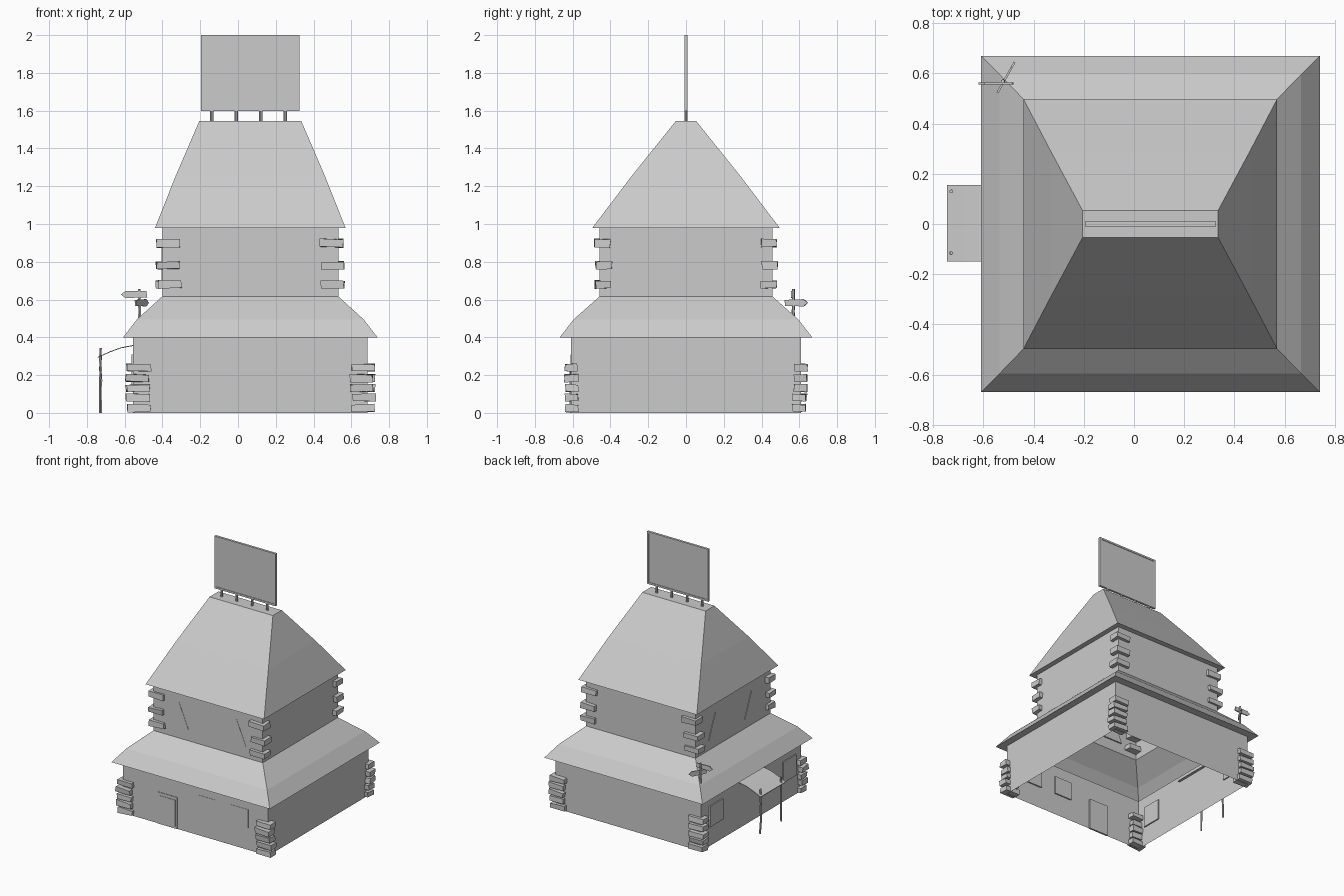
import bpy, bmesh, random
from mathutils import Vector, Matrix

if "Cube" in bpy.data.objects:
    bpy.data.objects.remove(bpy.data.objects["Cube"])

random.seed(4)
CX = 0.065  # building centre in x


def finish(bm, name):
    bmesh.ops.recalc_face_normals(bm, faces=bm.faces)
    me = bpy.data.meshes.new(name)
    bm.to_mesh(me)
    bm.free()
    ob = bpy.data.objects.new(name, me)
    bpy.context.collection.objects.link(ob)
    return ob


def box(name, x0, x1, y0, y1, z0, z1, jitter=0.0):
    bm = bmesh.new()
    bmesh.ops.create_cube(bm, size=1)
    for v in bm.verts:
        v.co = Vector((x0 if v.co.x < 0 else x1, y0 if v.co.y < 0 else y1,
                       z0 if v.co.z < 0 else z1))
        v.co += Vector([random.uniform(-jitter, jitter) for _ in range(3)])
    return finish(bm, name)


def prism(name, pts, depth, matrix):
    """Extrude a local XY outline along local Z, then place it."""
    bm = bmesh.new()
    f = bm.faces.new([bm.verts.new((x, y, 0)) for x, y in pts])
    r = bmesh.ops.extrude_face_region(bm, geom=[f])
    for v in r["geom"]:
        if isinstance(v, bmesh.types.BMVert):
            v.co.z += depth
    bm.transform(matrix)
    return finish(bm, name)


def frame(origin, u, v):
    """Matrix with local X = u, local Y = v, local Z = u x v."""
    u, v = Vector(u).normalized(), Vector(v).normalized()
    m = Matrix((u, v, u.cross(v))).transposed().to_4x4()
    m.translation = origin
    return m


def stick(name, x, y, z0, z1, r, wobble=0.0, rings=5, sides=6):
    bm = bmesh.new()
    bmesh.ops.create_cone(bm, cap_ends=True, segments=sides, radius1=r,
                          radius2=r, depth=z1 - z0)
    long = [e for e in bm.edges if abs(e.verts[0].co.z - e.verts[1].co.z) > 0.001]
    if wobble:
        bmesh.ops.subdivide_edges(bm, edges=long, cuts=rings)
    off = {}
    for v in bm.verts:
        k = round(v.co.z, 3)
        if k not in off:
            off[k] = Vector((random.uniform(-wobble, wobble),
                             random.uniform(-wobble, wobble), 0))
        v.co += off[k] + Vector((x, y, (z0 + z1) / 2))
    return finish(bm, name)


# Walls and both roofs: one open-bottomed shell of (z, half x, half y) rings
def shell(name, rings, cap=False):
    bm = bmesh.new()
    loops = []
    for z, hx, hy in rings:
        loops.append([bm.verts.new((CX + sx * hx, sy * hy, z))
                      for sx, sy in ((-1, -1), (1, -1), (1, 1), (-1, 1))])
    for a, b in zip(loops, loops[1:]):
        for i in range(4):
            j = (i + 1) % 4
            bm.faces.new((a[i], a[j], b[j], b[i]))
    if cap:
        bm.faces.new(loops[-1])
    return finish(bm, name)


shell("walls_and_roofs", [
    (0.0, 0.62, 0.61), (0.398, 0.62, 0.61),
    (0.398, 0.675, 0.67), (0.495, 0.60, 0.595), (0.617, 0.466, 0.457),
    (0.978, 0.466, 0.457), (0.978, 0.505, 0.497),
    (1.255, 0.395, 0.287), (1.545, 0.27, 0.054)], cap=True)

# Corner stones, lower and upper storeys
def corner_stones(name, levels, hx, hy, out, length, depth):
    for sx in (-1, 1):
        for sy in (-1, 1):
            for z0, z1 in levels:
                ox = out + random.uniform(-0.005, 0.015)
                oy = out + random.uniform(-0.008, 0.004)
                xs = sorted((CX + sx * (hx + ox), CX + sx * (hx + ox - length)))
                ys = sorted((sy * (hy + oy), sy * (hy + oy - depth)))
                box(name, *xs, *ys, z0, z1, jitter=0.004)


corner_stones("lower_corner_stone",
              [(0.005, 0.045), (0.06, 0.1), (0.112, 0.15), (0.165, 0.203), (0.222, 0.258)],
              0.62, 0.61, 0.029, 0.122, 0.07)
corner_stones("upper_corner_stone",
              [(0.66, 0.7), (0.76, 0.8), (0.877, 0.92)],
              0.466, 0.457, 0.024, 0.122, 0.082)

# Front door: surround and recessed-looking leaf
box("door_surround", -0.255, -0.09, -0.614, -0.60, 0.0, 0.243)
box("door_leaf", -0.24, -0.105, -0.617, -0.605, 0.015, 0.22)

# Square windows on the front and left walls
for x in (0.16, 0.44):
    box("front_window", x - 0.075, x + 0.075, -0.612, -0.60, 0.17, 0.31)
for y in (0.43, -0.46):
    box("side_window", -0.564, -0.545, y - 0.08, y + 0.08, 0.15, 0.31)

# Triangular upper windows on the front and left walls
tri = [(-0.08, -0.09), (0.08, -0.09), (0, 0.1)]
for x in (-0.18, 0.31):
    prism("front_triangle_window", tri, 0.012,
          frame((x, -0.447, 0.79), (-1, 0, 0), (0, 0, 1)) @ Matrix.Translation((0, 0, -0.0)) @ Matrix.Diagonal((1, 1, -1, 1)))
for y in (-0.22, 0.22):
    prism("side_triangle_window", tri, 0.012,
          frame((CX - 0.458, y, 0.78), (0, -1, 0), (0, 0, 1)))

# Awning on the left with two crooked posts
profile = [(-0.54, 0.362), (-0.62, 0.347), (-0.68, 0.325), (-0.745, 0.296)]
outline = profile + [(x, z - 0.005) for x, z in reversed(profile)]
prism("awning", outline, 0.305, frame((0, 0.155, 0), (1, 0, 0), (0, 0, 1)))
for y in (0.13, -0.115):
    stick("awning_post", -0.728, y, 0.0, 0.343, 0.007, wobble=0.004)

# Billboard: frame, panel and four legs
x0, x1, z0, z1, t = CX - 0.261, CX + 0.261, 1.597, 2.0, 0.014
for a, b in ((x0, x0 + t), (x1 - t, x1)):
    box("billboard_frame_side", a, b, -0.009, 0.009, z0, z1)
for a, b in ((z0, z0 + t), (z1 - t, z1)):
    box("billboard_frame_rail", x0 + t, x1 - t, -0.009, 0.009, a, b)
box("billboard_panel", x0 + t, x1 - t, -0.005, 0.005, z0 + t, z1 - t)
for i in range(4):
    stick("billboard_leg", -0.14 + 0.13 * i, 0, 1.53, 1.602, 0.009, sides=8)

# Signpost with two pointed boards on the back left roof corner
stick("signpost", -0.522, 0.569, 0.48, 0.655, 0.008, wobble=0.002)
arrow = [(-0.07, 0), (-0.045, 0.019), (0.065, 0.017), (0.07, -0.015), (-0.045, -0.019)]
prism("sign_board_upper", arrow, 0.008,
      frame((-0.55, 0.563, 0.627), (1, 0, 0), (0, 0, 1)))
prism("sign_board_lower", arrow, 0.008,
      frame((-0.506, 0.582, 0.583), (-0.07, -0.125, 0), (0, 0, 1))
      @ Matrix.Rotation(3.14159, 4, 'Z') @ Matrix.Diagonal((-1, 1, 1, 1)))
